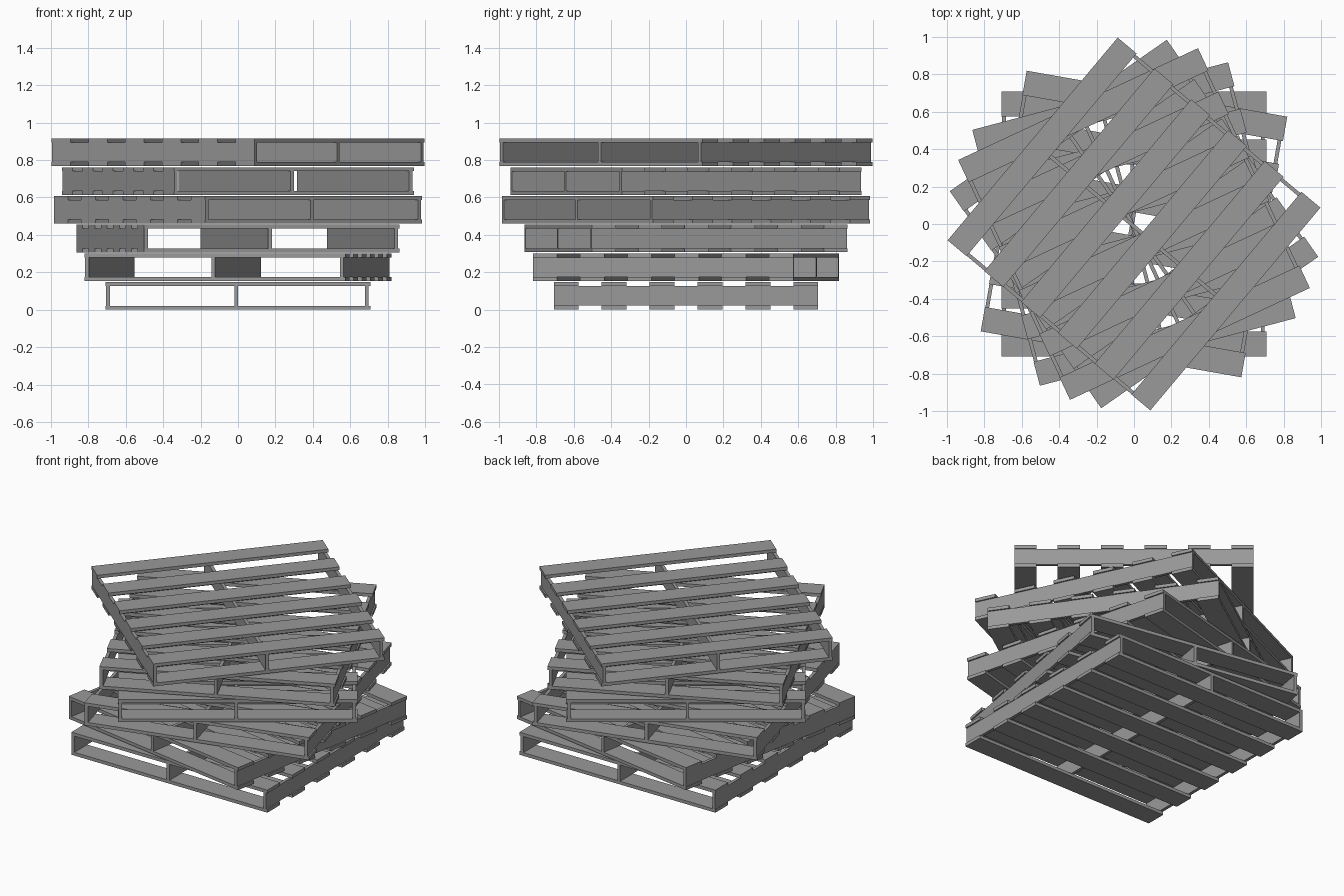
import bpy, bmesh
from math import radians
from mathutils import Matrix, Vector

if "Cube" in bpy.data.objects:
    bpy.data.objects.remove(bpy.data.objects["Cube"])

HALF = 0.707      # half side of a square pallet
HEIGHT = 0.147
PITCH = 0.1535    # vertical spacing in the stack
BOARD_W, BOARD_T = 0.132, 0.021
STRINGER_W = 0.02
ANGLES = [0, -10, 14.8, 34.9, 25, 50]


def add_box(bm, size, centre):
    m = Matrix.Translation(centre) @ Matrix.Diagonal(Vector((*size, 1)))
    bmesh.ops.create_cube(bm, size=1, matrix=m)


def pallet_mesh():
    bm = bmesh.new()
    # six deck boards on top and six below, running along x
    step = (2 * HALF - BOARD_W) / 5
    for i in range(6):
        y = -HALF + BOARD_W / 2 + i * step
        for z in (BOARD_T / 2, HEIGHT - BOARD_T / 2):
            add_box(bm, (2 * HALF, BOARD_W, BOARD_T), (0, y, z))
    # three upright stringers running along y
    for x in (-0.695, -0.01, 0.688):
        add_box(bm, (STRINGER_W, 2 * HALF, HEIGHT - 2 * BOARD_T), (x, 0, HEIGHT / 2))
    mesh = bpy.data.meshes.new("pallet")
    bm.to_mesh(mesh)
    bm.free()
    return mesh


# dark grey wood
grey = bpy.data.materials.new("dark_grey")
grey.diffuse_color = (0.32, 0.32, 0.32, 1)
grey.use_nodes = True
grey.node_tree.nodes["Principled BSDF"].inputs["Base Color"].default_value = grey.diffuse_color

# stack of twisted pallets
mesh = pallet_mesh()
mesh.materials.append(grey)
for i, angle in enumerate(ANGLES):
    ob = bpy.data.objects.new(f"pallet_{i + 1}", mesh)
    ob.location.z = i * PITCH
    ob.rotation_euler.z = radians(angle)
    bpy.context.collection.objects.link(ob)
